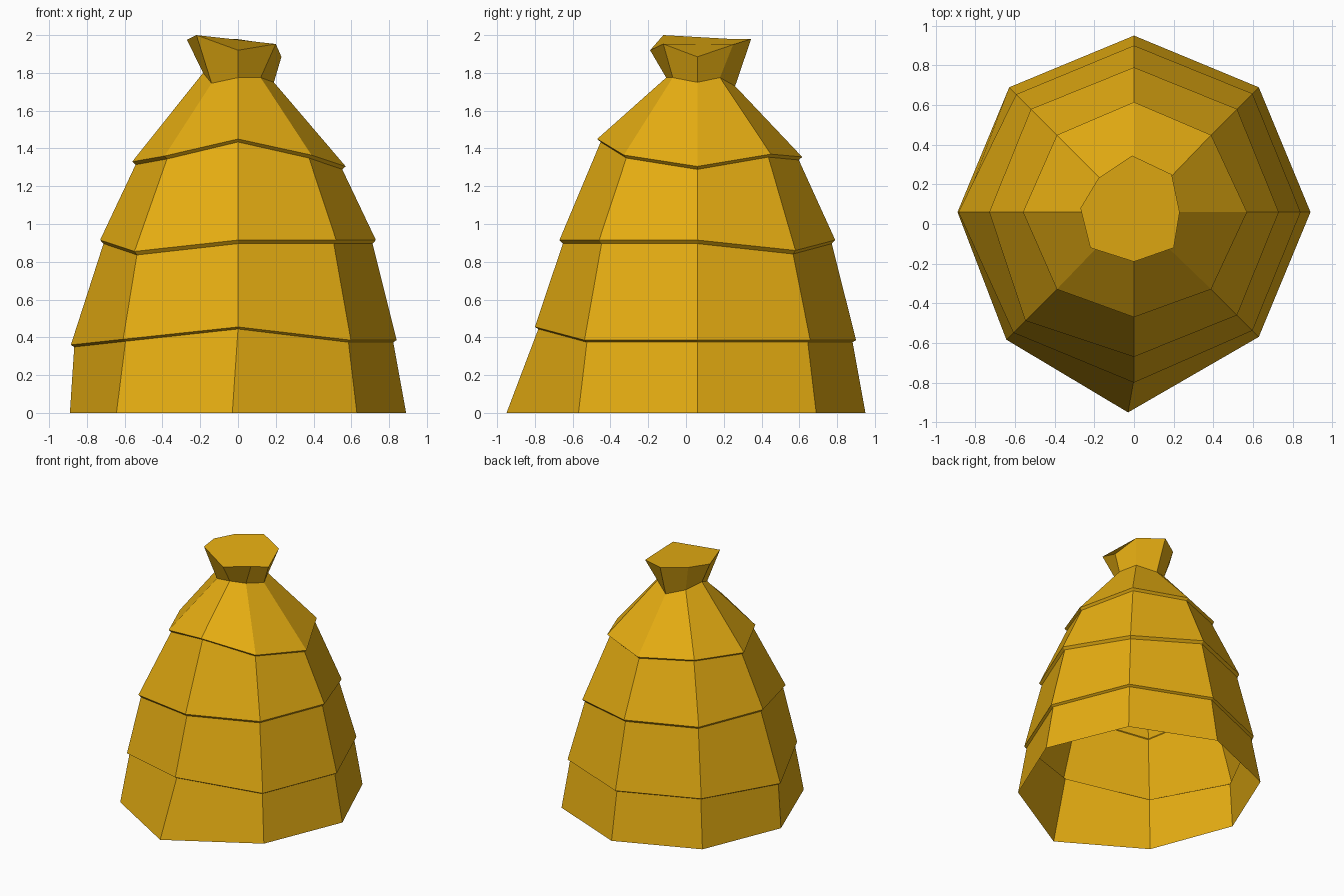
import bpy, bmesh, math

CY = 0.06  # y of the stack's axis

straw = bpy.data.materials.new("golden straw")
straw.diffuse_color = (0.79, 0.42, 0.006, 1)


def ring(radii, heights):
    """Eight points, counter-clockwise from the right (+x)."""
    pts = []
    for i, (r, z) in enumerate(zip(radii, heights)):
        a = math.radians(45 * i)
        pts.append((r * math.cos(a), CY + r * math.sin(a), z))
    return pts


def lip(radii, heights, drop):
    """Overhanging hem: tucked-in ring just below, then the hem itself."""
    return [ring([r - 0.018 for r in radii], [z - drop for z in heights]),
            ring(radii, heights)]


# base on the ground
base = ring([0.89, 0.89, 0.89, 0.89, 0.89, 0.91, 1.01, 0.89], [0] * 8)
base[6] = (-0.03, -0.95, 0)
rings = [base]

# three overlapping straw layers
rings += lip([0.84, 0.845, 0.84, 0.84, 0.885, 0.86, 0.86, 0.845],
             [0.385, 0.385, 0.385, 0.385, 0.36, 0.39, 0.455, 0.385], 0.011)
rings += lip([0.73, 0.735, 0.73, 0.735, 0.73, 0.775, 0.73, 0.735],
             [0.915, 0.86, 0.915, 0.915, 0.915, 0.855, 0.915, 0.915], 0.019)
rings += lip([0.57, 0.55, 0.555, 0.55, 0.56, 0.55, 0.53, 0.55],
             [1.305, 1.37, 1.355, 1.37, 1.33, 1.36, 1.45, 1.365], 0.016)

# tied neck and flared tuft
rings.append([(0.19, 0.06, 1.75), (0.13, 0.18, 1.775), (0, 0.26, 1.73),
              (-0.13, 0.19, 1.77), (-0.185, 0.06, 1.80), (-0.14, -0.07, 1.745),
              (0, -0.105, 1.775), (0.12, -0.07, 1.775)])
rings.append([(0.23, 0.06, 1.885), (0.19, 0.25, 1.95), (-0.01, 0.345, 1.98),
              (-0.18, 0.23, 1.98), (-0.27, 0.08, 1.975), (-0.22, -0.12, 2.0),
              (0, -0.19, 1.92), (0.2, -0.12, 1.953)])

# skin the rings, open at the bottom, capped on top
bm = bmesh.new()
loops = [[bm.verts.new(p) for p in r] for r in rings]
for lo, hi in zip(loops, loops[1:]):
    for i in range(8):
        j = (i + 1) % 8
        bm.faces.new((lo[i], lo[j], hi[j], hi[i]))
bm.faces.new(loops[-1])

mesh = bpy.data.meshes.new("haystack")
bm.to_mesh(mesh)
bm.free()
mesh.materials.append(straw)
bpy.context.collection.objects.link(bpy.data.objects.new("haystack", mesh))
